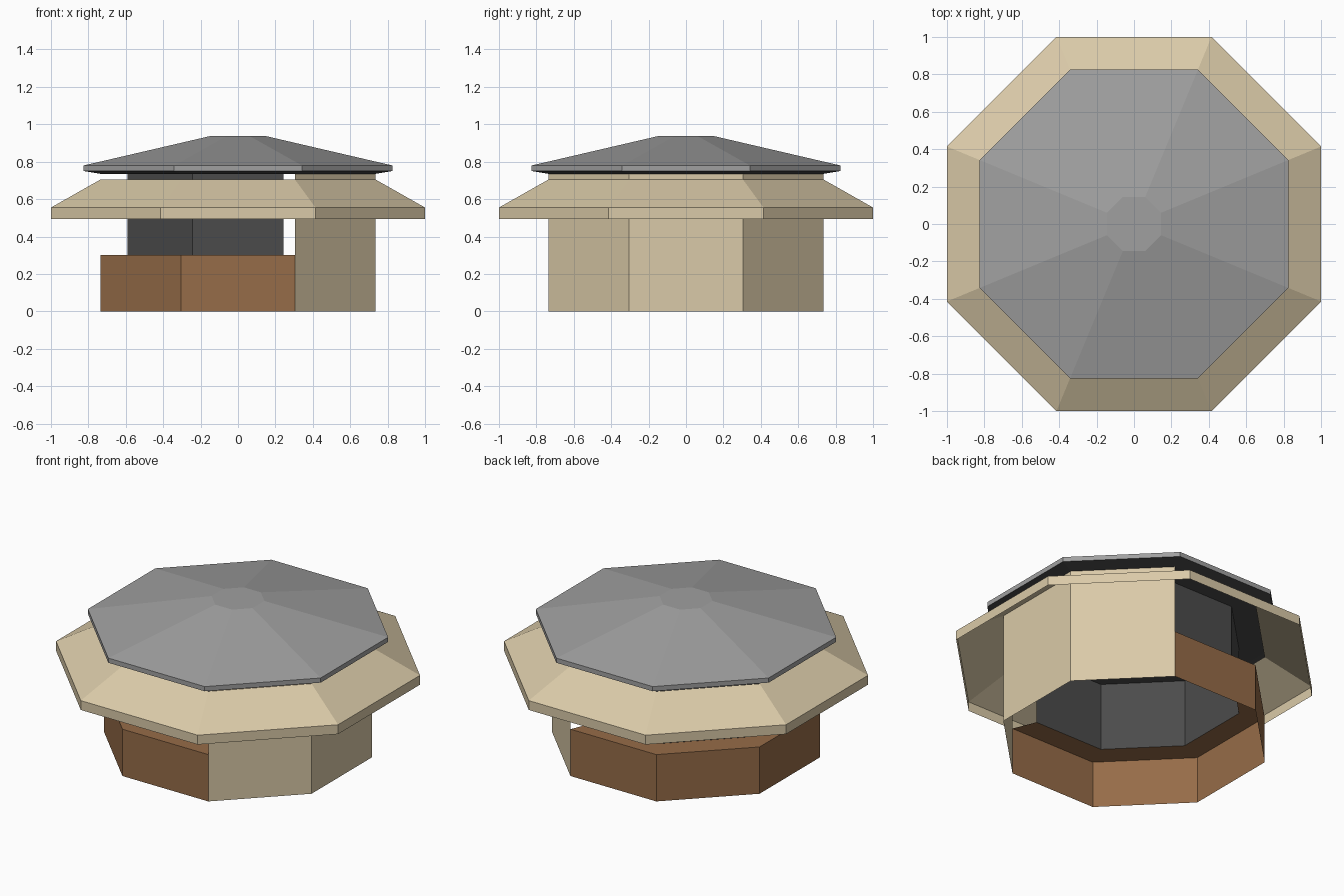
import bpy
import bmesh
from math import cos, sin, pi

cube = bpy.data.objects.get("Cube")
if cube:
    bpy.data.objects.remove(cube, do_unlink=True)

SIDES = 8


def material(name, rgb):
    linear = [((c / 255 + 0.055) / 1.055) ** 2.4 for c in rgb] + [1.0]
    mat = bpy.data.materials.new(name)
    mat.use_nodes = True
    mat.diffuse_color = linear
    mat.node_tree.nodes["Principled BSDF"].inputs["Base Color"].default_value = linear
    return mat


sand = material("sand", (218, 202, 168))
wood = material("brown wood", (150, 108, 72))
charcoal = material("charcoal", (75, 75, 75))
slate = material("slate grey", (160, 160, 160))


def octagon_part(name, profile, mats, first=0, count=SIDES, capped=False):
    """Sweep a profile of (apothem, height) points along some octagon sides."""
    bm = bmesh.new()
    closed = count == SIDES
    columns = []
    for k in range(count if closed else count + 1):
        angle = (first + k - 0.5) * 2 * pi / SIDES
        columns.append([bm.verts.new((a / cos(pi / SIDES) * cos(angle),
                                      a / cos(pi / SIDES) * sin(angle), z))
                        for a, z in profile])
    for k in range(count):
        left, right = columns[k], columns[(k + 1) % len(columns)]
        for i in range(len(profile) - 1):
            bm.faces.new((left[i], right[i], right[i + 1], left[i + 1]))
    if capped:
        bm.faces.new([c[-1] for c in columns])
        bm.faces.new([c[0] for c in reversed(columns)])
    bm.normal_update()
    # Faces turned down take the second material
    for face in bm.faces:
        if len(mats) > 1 and face.normal.z < -0.5:
            face.material_index = 1
    mesh = bpy.data.meshes.new(name)
    bm.to_mesh(mesh)
    bm.free()
    for mat in mats:
        mesh.materials.append(mat)
    obj = bpy.data.objects.new(name, mesh)
    bpy.context.collection.objects.link(obj)
    return obj


# Full-height wall on three sides
octagon_part("solid_wall", [(0.735, 0), (0.735, 0.735)], [sand], first=-1, count=3)

# Low counter with a flat top on the other five sides
octagon_part("counter", [(0.735, 0), (0.735, 0.3), (0.59, 0.3)], [wood], first=2, count=5)

# Recessed dark wall behind the counter
octagon_part("recessed_wall", [(0.59, 0.3), (0.59, 0.735)], [charcoal], first=2, count=5)

# Sloping awning ring with a short vertical rim
octagon_part("awning", [(1, 0.495), (1, 0.555), (0.735, 0.705)], [sand])

# Shallow roof with a dark underside
octagon_part("roof", [(0.735, 0.735), (0.825, 0.75), (0.825, 0.78), (0.145, 0.938)],
             [slate, charcoal], capped=True)
